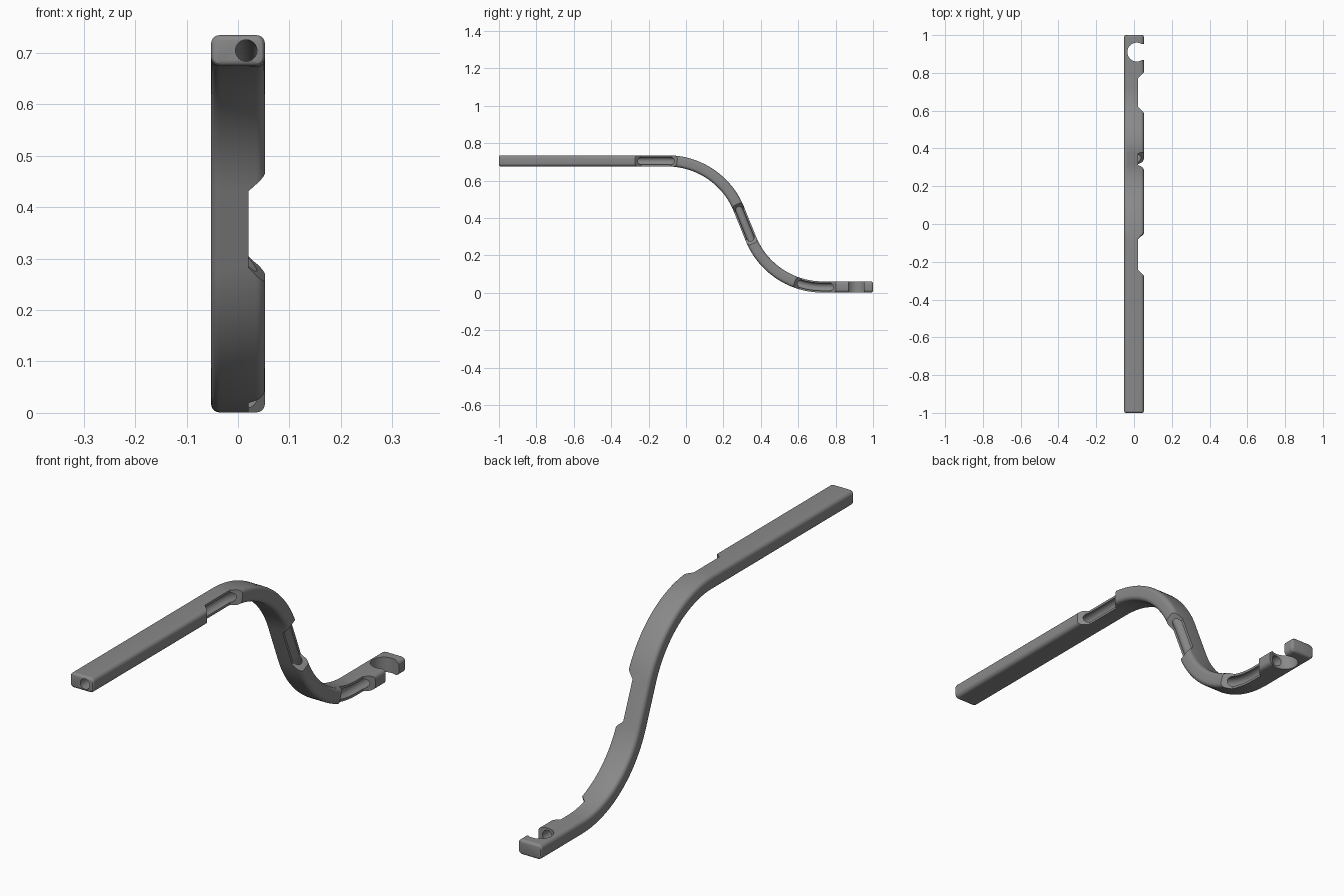
import bpy, bmesh, math
from mathutils import Vector

if "Cube" in bpy.data.objects:
    bpy.data.objects.remove(bpy.data.objects["Cube"])

# Centreline: straight, arc down, short steep straight, arc out, straight
R, TH, L = 0.413, math.radians(68), 0.17
Y0, Z0 = -0.10, 0.705
A = R * TH
S1 = Y0 + 1.0
S2, S3, S4 = S1 + A, S1 + A + L, S1 + 2 * A + L
C = Vector((0, math.cos(TH), -math.sin(TH)))
P2 = Vector((0, Y0 + R * math.sin(TH), Z0 - R * (1 - math.cos(TH))))
P3 = P2 + C * L
P4 = P3 + Vector((0, R * math.sin(TH), -R * (1 - math.cos(TH))))
TOTAL = S4 + 1.0 - P4.y


def frame(s):
    """Point on the centreline and the downward angle there."""
    if s < S1:
        return Vector((0, s - 1, Z0)), 0
    if s < S2:
        a = (s - S1) / R
        return Vector((0, Y0 + R * math.sin(a), Z0 - R * (1 - math.cos(a)))), a
    if s < S3:
        return P2 + C * (s - S2), TH
    if s < S4:
        a = (S4 - s) / R
        return P4 + Vector((0, -R * math.sin(a), R * (1 - math.cos(a)))), a
    return P4 + Vector((0, s - S4, 0)), 0


def stations(a, b):
    """Path lengths between a and b, dense on the arcs."""
    pts = {a, b}
    for lo, hi in ((S1, S2), (S3, S4)):
        pts |= {lo + (hi - lo) * i / 28 for i in range(29)}
    return sorted(p for p in pts if a <= p <= b)


def sweep(name, rings):
    """Skin a list of (path length, [(x, offset), ...]) cross-sections."""
    bm = bmesh.new()
    loops = []
    for s, sec in rings:
        p, a = frame(s)
        n = Vector((0, math.sin(a), math.cos(a)))
        loops.append([bm.verts.new(p + Vector((x, 0, 0)) + n * h) for x, h in sec])
    k = len(loops[0])
    for u, v in zip(loops, loops[1:]):
        for i in range(k):
            bm.faces.new((u[i], u[(i + 1) % k], v[(i + 1) % k], v[i]))
    bm.faces.new(loops[0])
    bm.faces.new(loops[-1])
    return finish(name, bm)


def finish(name, bm):
    bmesh.ops.recalc_face_normals(bm, faces=bm.faces)
    me = bpy.data.meshes.new(name)
    bm.to_mesh(me)
    bm.free()
    ob = bpy.data.objects.new(name, me)
    bpy.context.collection.objects.link(ob)
    return ob


def rounded_rect(inset=0, r=0.017, n=5):
    hw, hh = 0.0525 - inset, 0.03 - inset
    r = max(r - inset, 0.004)
    out = []
    for q, (sx, sy) in enumerate(((1, 1), (-1, 1), (-1, -1), (1, -1))):
        for i in range(n + 1):
            a = math.pi / 2 * (q + i / n)
            out.append((sx * (hw - r) + r * math.cos(a), sy * (hh - r) + r * math.sin(a)))
    return out


# Bar with softly rounded ends
E = 0.01
soft = [(E * (1 - math.sin(t)), E * (1 - math.cos(t))) for t in (0, math.pi / 6, math.pi / 3, math.pi / 2)]
rings = [(d, rounded_rect(i)) for d, i in [(E - i, E - d) for d, i in soft]]
rings = [(E * (1 - math.cos(t)), rounded_rect(E * (1 - math.sin(t))))
         for t in (0, math.pi / 6, math.pi / 3, math.pi / 2)]
ends = [(TOTAL - d, sec) for d, sec in reversed(rings)]
middle = [(s, rounded_rect()) for s in stations(E + 0.001, TOTAL - E - 0.001)]
bar = sweep("curved_bar", rings + middle + ends)

# Tunnel running lengthwise from the front end to the hook
circle = [(0.016 + 0.021 * math.cos(i * math.pi / 12), 0.021 * math.sin(i * math.pi / 12)) for i in range(24)]
cutters = [sweep("tunnel_cutter", [(s, circle) for s in stations(-0.05, TOTAL - 0.09)])]

# Three side notches with slanted ends
for c in (0.84, (S2 + S3) / 2, TOTAL - 0.31):
    sts = sorted(set(stations(c - 0.115, c + 0.115)) | {c - 0.08, c + 0.08})
    rs = []
    for s in sts:
        x = 0.02 + max(0, abs(s - c) - 0.08)
        rs.append((s, [(x, -0.06), (0.1, -0.06), (0.1, 0.06), (x, 0.06)]))
    cutters.append(sweep("notch_cutter", rs))

# Round seat of the hook with its side opening, as one vertical prism
g = math.asin(0.042 / 0.05)
prof = [(0.1, 0.952), (0.1, 0.868)]
prof += [(0.015 + 0.05 * math.cos(a), 0.91 + 0.05 * math.sin(a))
         for a in (-g - (2 * math.pi - 2 * g) * i / 32 for i in range(33))]
bm = bmesh.new()
f = bm.faces.new([bm.verts.new((x, y, -0.05)) for x, y in prof])
ext = bmesh.ops.extrude_face_region(bm, geom=[f])["geom"]
bmesh.ops.translate(bm, vec=(0, 0, 0.2), verts=[v for v in ext if isinstance(v, bmesh.types.BMVert)])
cutters.append(finish("hook_cutter", bm))

# Cut everything out of the bar
bpy.context.view_layer.objects.active = bar
bar.select_set(True)
for c in cutters:
    m = bar.modifiers.new("cut", 'BOOLEAN')
    m.operation, m.solver, m.object = 'DIFFERENCE', 'EXACT', c
    bpy.ops.object.modifier_apply(modifier=m.name)
for c in cutters:
    bpy.data.objects.remove(c)

mat = bpy.data.materials.new("mid_grey")
mat.diffuse_color = (0.25, 0.25, 0.25, 1)
mat.use_nodes = True
mat.node_tree.nodes["Principled BSDF"].inputs["Base Color"].default_value = mat.diffuse_color
bar.data.materials.clear()
bar.data.materials.append(mat)
for p in bar.data.polygons:
    p.material_index = 0
bpy.ops.object.shade_smooth_by_angle(angle=math.radians(30))
